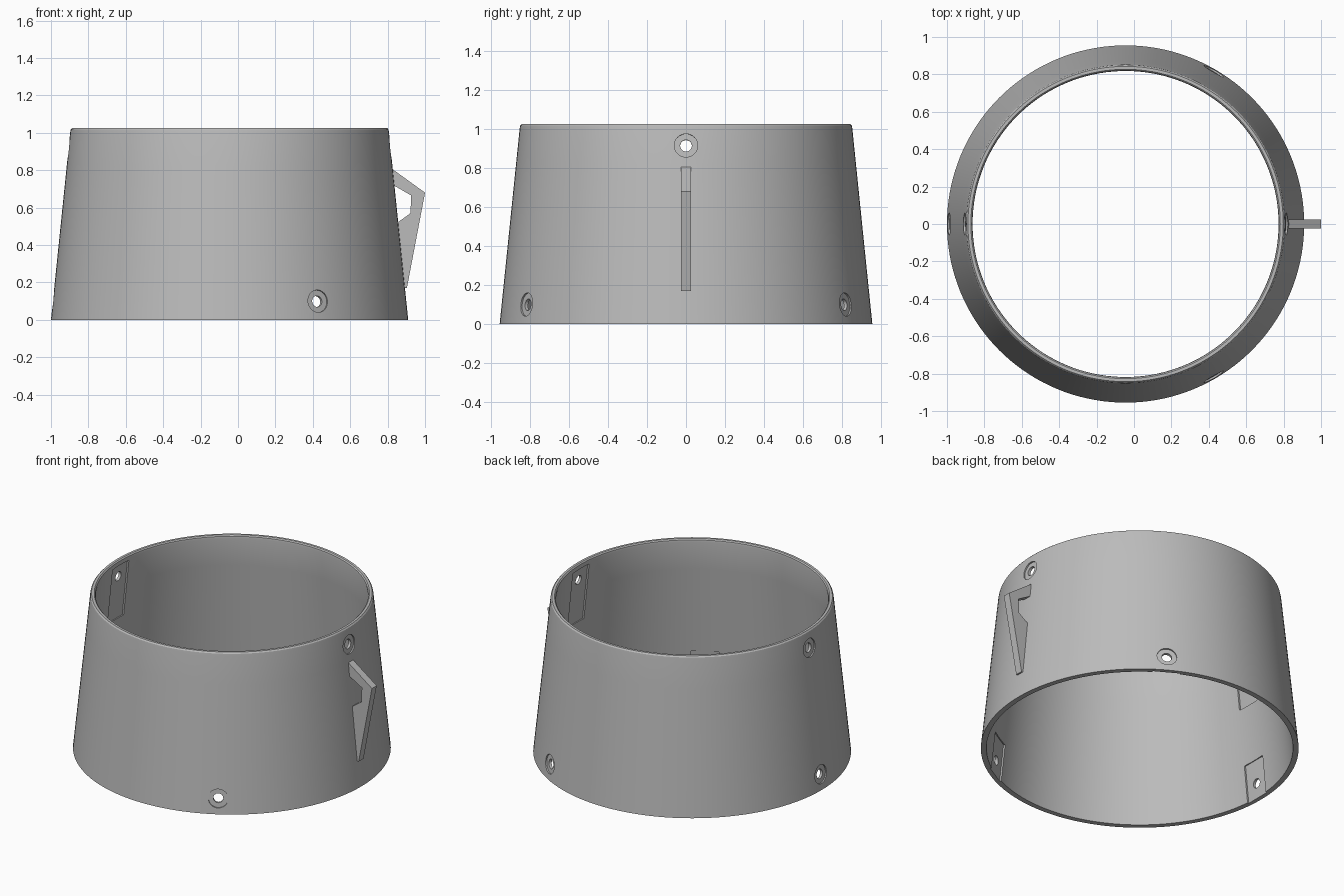
import bpy, bmesh, math
from mathutils import Matrix, Vector

cube = bpy.data.objects.get("Cube")
if cube:
    bpy.data.objects.remove(cube, do_unlink=True)

CX = -0.045           # axis of the cone
R0, R1, H = 0.955, 0.85, 1.025
WALL = 0.034
SLOPE = math.atan((R0 - R1) / H)

grey = bpy.data.materials.new("plain grey")
grey.use_nodes = True
grey.diffuse_color = (0.5, 0.5, 0.5, 1)
grey.node_tree.nodes["Principled BSDF"].inputs["Base Color"].default_value = (0.5, 0.5, 0.5, 1)


def make(name, bm):
    bmesh.ops.recalc_face_normals(bm, faces=bm.faces)
    mesh = bpy.data.meshes.new(name)
    bm.to_mesh(mesh)
    bm.free()
    obj = bpy.data.objects.new(name, mesh)
    mesh.materials.append(grey)
    bpy.context.collection.objects.link(obj)
    return obj


def radius(z):
    return R0 + (R1 - R0) * z / H


def ring_shell(name, profile, steps=144):
    """Closed cross-section spun around the axis."""
    bm = bmesh.new()
    rings = []
    for i in range(steps):
        a = math.tau * i / steps
        rings.append([bm.verts.new((CX + r * math.cos(a), r * math.sin(a), z)) for r, z in profile])
    n = len(profile)
    for i in range(steps):
        a, b = rings[i], rings[(i + 1) % steps]
        for j in range(n):
            k = (j + 1) % n
            bm.faces.new((a[j], b[j], b[k], a[k]))
    return make(name, bm)


def wall_frame(angle, z):
    """Local frame on the outer wall, with local x pointing straight out of it."""
    return (Matrix.Translation((CX, 0, 0)) @ Matrix.Rotation(angle, 4, "Z")
            @ Matrix.Translation((radius(z), 0, z)) @ Matrix.Rotation(-SLOPE, 4, "Y"))


def cylinder_cutter(angle, z, r, x0, x1):
    bm = bmesh.new()
    bmesh.ops.create_cone(bm, cap_ends=True, segments=32, radius1=r, radius2=r, depth=x1 - x0,
                          matrix=wall_frame(angle, z) @ Matrix.Translation(((x0 + x1) / 2, 0, 0))
                          @ Matrix.Rotation(math.pi / 2, 4, "Y"))
    return make("cutter", bm)


def box_cutter(angle, z, low, high, x0, x1, width):
    bm = bmesh.new()
    centre = Vector(((x0 + x1) / 2, 0, (low + high) / 2 - z))
    size = Matrix.Diagonal((x1 - x0, width, high - low, 1))
    bmesh.ops.create_cube(bm, size=1, matrix=wall_frame(angle, z) @ Matrix.Translation(centre) @ size)
    return make("cutter", bm)


# Tapered ring with a rounded top rim
mid = [0.22, 0.55, 0.82]
outer = [(R0, 0)] + [(radius(z), z) for z in mid]
rim = [(0.852, 1.005), (0.85, 1.017), (0.843, H), (0.827, H), (0.82, 1.018), (0.818, 1.005)]
inner = [(radius(z) - WALL, z) for z in reversed(mid)] + [(R0 - WALL, 0)]
ring = ring_shell("tapered_ring", outer + rim + inner)

# Screw holes: three near the base, two near the rim, each with a
# shallow round seat outside and a flat pad pocket inside
cutters = []
holes = [(a, 0.1, -0.02, 0.25) for a in (60, 180, 300)] + [(a, 0.915, 0.62, 0.995) for a in (0, 180)]
for degrees, z, low, high in holes:
    a = math.radians(degrees)
    cutters += [box_cutter(a, z, low, high, -0.09, -WALL + 0.006, 0.17),
                cylinder_cutter(a, z, 0.06, -0.01, 0.06),
                cylinder_cutter(a, z, 0.03, -0.1, 0.1)]

for c in cutters:
    c.hide_render = True
    mod = ring.modifiers.new("cut", "BOOLEAN")
    mod.operation = "DIFFERENCE"
    mod.solver = "EXACT"
    mod.object = c

bpy.context.view_layer.update()
cut = bpy.data.meshes.new_from_object(ring.evaluated_get(bpy.context.evaluated_depsgraph_get()))
ring.modifiers.clear()
ring.data = cut
for c in cutters:
    bpy.data.objects.remove(c, do_unlink=True)

# Hook-shaped fin on the side
outline = [(0.82, 0.81), (1.0, 0.68), (0.903, 0.17), (0.875, 0.17), (0.842, 0.515),
           (0.862, 0.527), (0.922, 0.57), (0.926, 0.665), (0.848, 0.71), (0.82, 0.725)]
bm = bmesh.new()
face = bm.faces.new([bm.verts.new((x, -0.025, z)) for x, z in outline])
side = bmesh.ops.extrude_face_region(bm, geom=[face])
bmesh.ops.translate(bm, vec=(0, 0.05, 0), verts=[v for v in side["geom"] if isinstance(v, bmesh.types.BMVert)])
make("side_hook", bm)

# Smooth wall, sharp edges
bpy.ops.object.select_all(action="DESELECT")
ring.select_set(True)
bpy.context.view_layer.objects.active = ring
bpy.ops.object.shade_smooth_by_angle(angle=math.radians(30))
